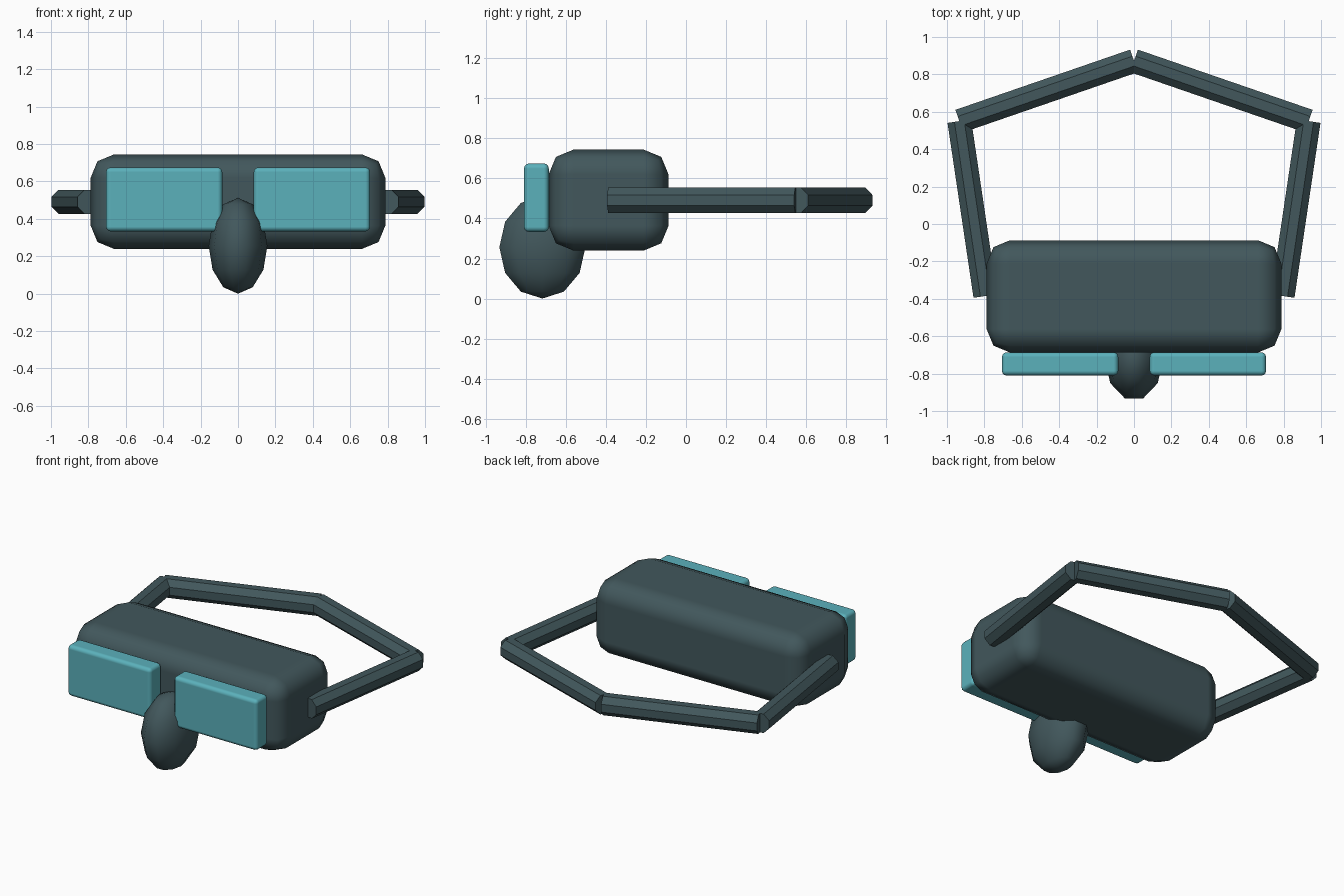
import bpy
from math import radians
from mathutils import Vector

cube = bpy.data.objects.get("Cube")
if cube:
    bpy.data.objects.remove(cube, do_unlink=True)


def make_material(name, color):
    mat = bpy.data.materials.new(name)
    mat.use_nodes = True
    mat.diffuse_color = color
    mat.node_tree.nodes["Principled BSDF"].inputs["Base Color"].default_value = color
    return mat


slate = make_material("dark slate", (0.054, 0.096, 0.107, 1))
teal = make_material("teal glass", (0.105, 0.44, 0.50, 1))


def finish(name, mat, smooth):
    obj = bpy.context.object
    obj.name = name
    obj.data.materials.append(mat)
    for poly in obj.data.polygons:
        poly.use_smooth = smooth
    return obj


def rounded_box(name, center, size, radius, segments, mat):
    bpy.ops.mesh.primitive_cube_add(size=1, location=center)
    bpy.context.object.scale = size
    bpy.ops.object.transform_apply(location=False, rotation=False, scale=True)
    obj = finish(name, mat, True)
    bevel = obj.modifiers.new("rounding", 'BEVEL')
    bevel.width = radius
    bevel.segments = segments
    bevel.harden_normals = True
    return obj


def strap(name, start, end):
    # Eight-sided bar with flat sides facing up and outward
    start, end = Vector(start), Vector(end)
    axis = end - start
    bpy.ops.mesh.primitive_cylinder_add(vertices=8, radius=0.069, depth=axis.length)
    obj = finish(name, slate, False)
    turn = axis.to_track_quat('Z', 'Y').to_matrix().to_4x4()
    spin = Vector((0, 0, 1)).rotation_difference(Vector((0, 0, 1))).to_matrix().to_4x4()
    spin.identity()
    obj.data.transform(spin.Rotation(radians(22.5), 4, 'Z'))
    obj.data.transform(turn)
    obj.location = (start + end) / 2


# Mask housing
rounded_box("goggle_body", (0, -0.387, 0.492), (1.576, 0.6, 0.505), 0.125, 2, slate)

# Nose guard
bpy.ops.mesh.primitive_uv_sphere_add(segments=10, ring_count=6, radius=1,
                                     location=(0, -0.718, 0.256),
                                     rotation=(0, 0, radians(90)))
bpy.context.object.scale = (0.226, 0.157, 0.256)
finish("nose_guard", slate, True)

# Lenses and head strap, on both sides
for side, s in (("left", 1), ("right", -1)):
    rounded_box(side + "_lens", (s * 0.395, -0.748, 0.504), (0.622, 0.124, 0.342),
                0.025, 3, teal)
    corner = (s * 0.934, 0.55, 0.491)
    strap(side + "_side_strap", (s * 0.795, -0.385, 0.491), corner)
    strap(side + "_back_strap", corner, (0, 0.872, 0.491))
